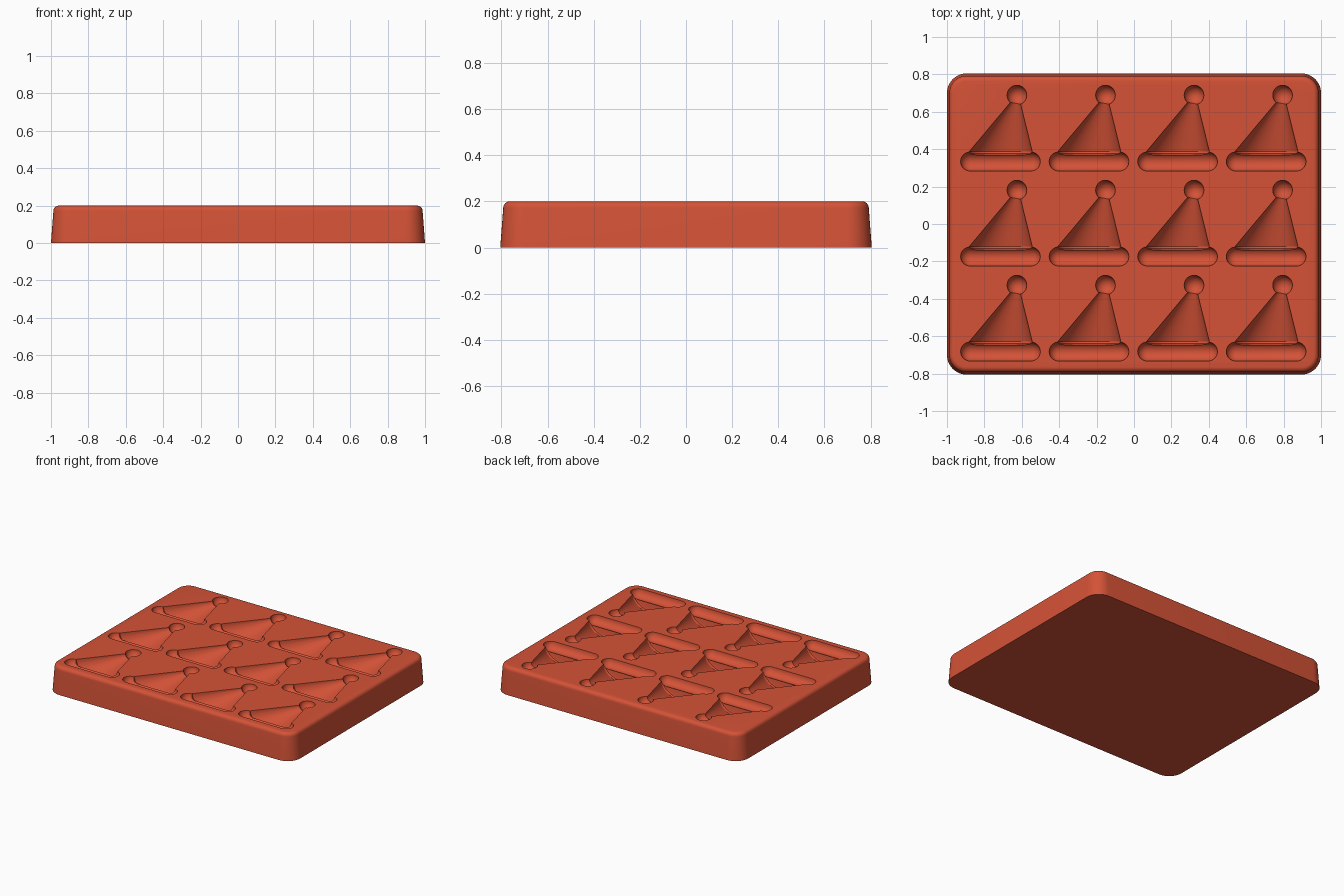
import bpy, bmesh, math
from mathutils import Vector

cube = bpy.data.objects.get("Cube")
if cube:
    bpy.data.objects.remove(cube, do_unlink=True)

TOP = 0.2

red = bpy.data.materials.new("terracotta red")
red.use_nodes = True
red.diffuse_color = (0.66, 0.085, 0.038, 1)
red.node_tree.nodes["Principled BSDF"].inputs["Base Color"].default_value = red.diffuse_color


def loft(bm, rings):
    """Skin closed rings of points and cap both ends."""
    loops = [[bm.verts.new(p) for p in ring] for ring in rings]
    for a, b in zip(loops, loops[1:]):
        for i in range(len(a)):
            j = (i + 1) % len(a)
            bm.faces.new((a[i], a[j], b[j], b[i]))
    bm.faces.new(loops[0][::-1])
    bm.faces.new(loops[-1])


def finish(bm, name):
    bmesh.ops.recalc_face_normals(bm, faces=bm.faces)
    mesh = bpy.data.meshes.new(name)
    bm.to_mesh(mesh)
    bm.free()
    mesh.materials.append(red)
    obj = bpy.data.objects.new(name, mesh)
    bpy.context.collection.objects.link(obj)
    return obj


def rounded_rect(inset, z, hx=1.0, hy=0.805, r=0.105, steps=10):
    pts = []
    for k, (sx, sy) in enumerate([(1, 1), (-1, 1), (-1, -1), (1, -1)]):
        for i in range(steps + 1):
            a = math.pi / 2 * (k + i / steps)
            pts.append((sx * (hx - r) + (r - inset) * math.cos(a),
                        sy * (hy - r) + (r - inset) * math.sin(a), z))
    return pts


def round_ring(x, y, r, depth, n=48):
    """Upright ring across the y axis, centred on the tray top."""
    return [(x + r * math.cos(2 * math.pi * i / n), y,
             TOP + depth * math.sin(2 * math.pi * i / n)) for i in range(n)]


def hat_cone(bm, x, y):
    loft(bm, [round_ring(x, y + 0.036, 0.150, 0.085),
              round_ring(x, y + 0.042, 0.166, 0.100),
              round_ring(x + 0.002, y + 0.054, 0.168, 0.105),
              round_ring(x + 0.085, y + 0.335, 0.016, 0.022)])


def hat_brim(bm, x, y, half=0.162, r=0.051, n=24):
    # capsule spun around x from a half-profile
    arc = [(half + r * math.cos(a), r * math.sin(a))
           for a in [math.pi / 2 * i / 8 for i in range(8, 0, -1)] + [0.04]]
    profile = [(-px, pr) for px, pr in reversed(arc)] + arc
    loft(bm, [[(x + px, y + pr * math.cos(2 * math.pi * i / n),
                TOP + pr * math.sin(2 * math.pi * i / n)) for i in range(n)]
              for px, pr in profile])


def hat_bauble(bm, x, y):
    made = bmesh.ops.create_uvsphere(bm, u_segments=28, v_segments=15, radius=0.053)
    bmesh.ops.translate(bm, verts=made["verts"], vec=Vector((x + 0.088, y + 0.355, TOP)))


# Tray body with drafted sides and a rounded top rim
bm = bmesh.new()
rim = 0.028
rings = [rounded_rect(0, 0)]
for i in range(7):
    a = math.pi / 2 * i / 6
    rings.append(rounded_rect(0.013 + rim * (1 - math.cos(a)), TOP - rim + rim * math.sin(a)))
loft(bm, rings)
tray = finish(bm, "mould_tray")

# Cavities: four columns by three rows, cut one feature at a time
cutters = []
for name, build in (("cone", hat_cone), ("brim", hat_brim), ("bauble", hat_bauble)):
    bm = bmesh.new()
    for col in range(4):
        for row in range(3):
            build(bm, -0.714 + 0.4735 * col, 0.334 - 0.508 * row)
    cutter = finish(bm, name + "_cutter")
    cutter.hide_render = True
    cutters.append(cutter)
    mod = tray.modifiers.new(name + " cavities", "BOOLEAN")
    mod.operation = "DIFFERENCE"
    mod.solver = "EXACT"
    mod.object = cutter

# Bake the cuts and discard the cutters
bpy.context.view_layer.update()
baked = bpy.data.meshes.new_from_object(tray.evaluated_get(bpy.context.evaluated_depsgraph_get()))
tray.modifiers.clear()
tray.data = baked
for cutter in cutters:
    bpy.data.objects.remove(cutter, do_unlink=True)

bpy.ops.object.select_all(action="DESELECT")
tray.select_set(True)
bpy.context.view_layer.objects.active = tray
bpy.ops.object.shade_smooth_by_angle(angle=math.radians(30))
